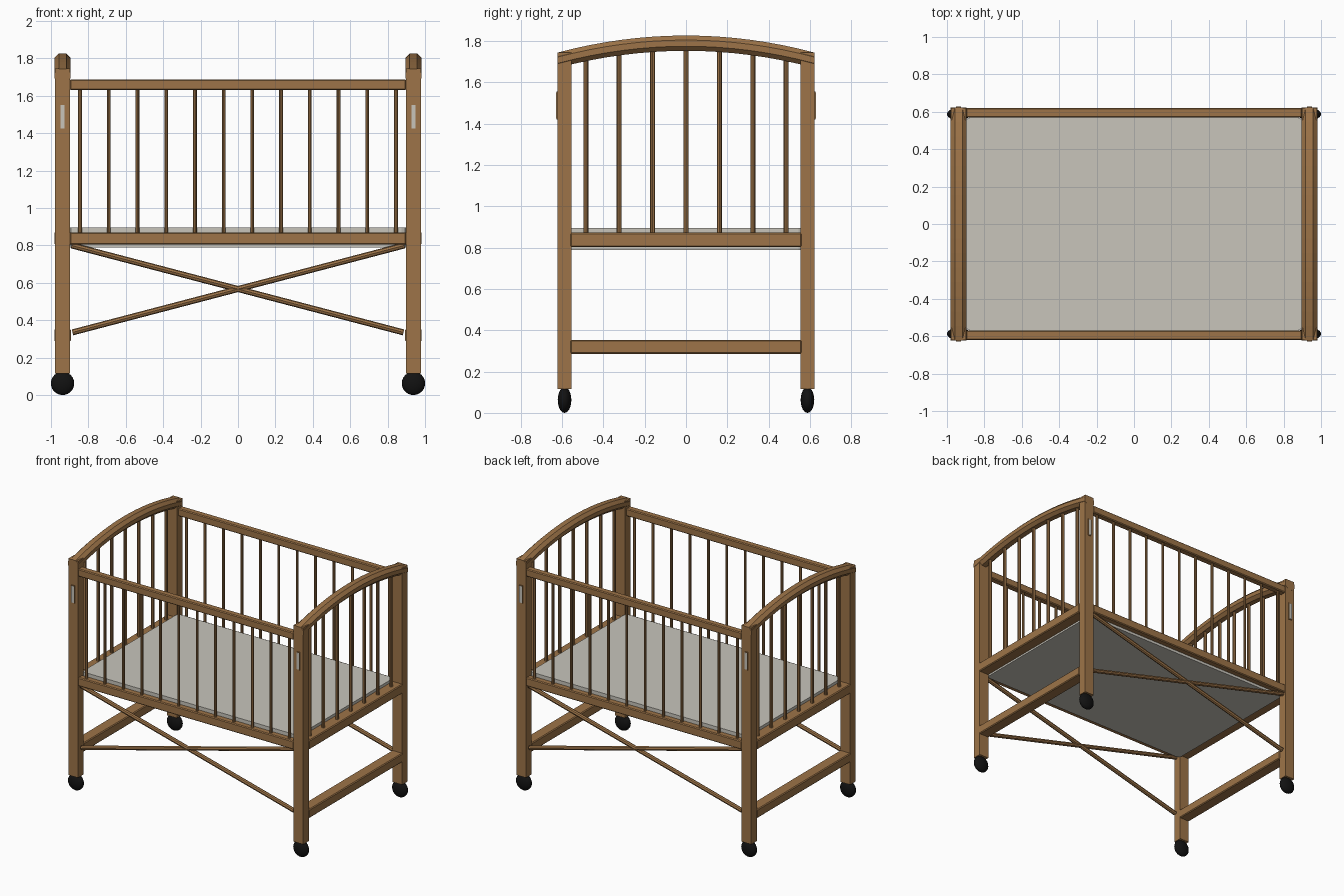
import bpy, bmesh
from mathutils import Vector

old = bpy.data.objects.get("Cube")
if old:
    bpy.data.objects.remove(old, do_unlink=True)


def material(name, rgb):
    m = bpy.data.materials.new(name)
    m.use_nodes = True
    m.diffuse_color = (*rgb, 1)
    m.node_tree.nodes["Principled BSDF"].inputs["Base Color"].default_value = (*rgb, 1)
    return m


WOOD = material("warm wood", (0.34, 0.175, 0.065))
FABRIC = material("pale mattress", (0.58, 0.56, 0.50))
RUBBER = material("black rubber", (0.006, 0.006, 0.006))


def finish(name, bm, mat):
    bmesh.ops.recalc_face_normals(bm, faces=bm.faces)
    mesh = bpy.data.meshes.new(name)
    bm.to_mesh(mesh)
    bm.free()
    mesh.materials.append(mat)
    ob = bpy.data.objects.new(name, mesh)
    bpy.context.collection.objects.link(ob)
    return ob


def box(name, lo, hi, mat=WOOD, bevel=0.0):
    lo, hi = Vector(lo), Vector(hi)
    bm = bmesh.new()
    bmesh.ops.create_cube(bm, size=1)
    for v in bm.verts:
        v.co = (lo + hi) / 2 + v.co * (hi - lo)
    ob = finish(name, bm, mat)
    if bevel:
        mod = ob.modifiers.new("edge", "BEVEL")
        mod.width, mod.segments = bevel, 1
    return ob


def rod(name, a, b, radius, sides=8):
    a, b = Vector(a), Vector(b)
    bm = bmesh.new()
    bmesh.ops.create_cone(bm, cap_ends=True, segments=sides, radius1=radius,
                          radius2=radius, depth=(b - a).length)
    turn = (b - a).to_track_quat("Z", "Y")
    for v in bm.verts:
        v.co = (a + b) / 2 + turn @ v.co
    return finish(name, bm, WOOD)


def arch_height(y):
    return 1.79 - 0.082 * (y / 0.62) ** 2


POST_X, POST_Y = 0.938, 0.588


def arch(name, x):
    # chamfered section swept along the curved end
    section = [(0.042, 0.015), (0.02, 0.037), (-0.02, 0.037), (-0.042, 0.015),
               (-0.042, -0.015), (-0.02, -0.037), (0.02, -0.037), (0.042, -0.015)]
    bm = bmesh.new()
    rings = []
    steps = 16
    for i in range(steps + 1):
        y = -0.622 + 1.244 * i / steps
        rings.append([bm.verts.new((x + dx, y, arch_height(y) + dz)) for dx, dz in section])
    for r, s in zip(rings, rings[1:]):
        for k in range(len(section)):
            n = (k + 1) % len(section)
            bm.faces.new((r[k], r[n], s[n], s[k]))
    bm.faces.new(rings[0])
    bm.faces.new(rings[-1])
    finish(name, bm, WOOD)


# corner posts, latch plates and casters
for sx, side in ((-1, "right"), (1, "left")):
    for sy, end in ((-1, "front"), (1, "back")):
        tag = f"{end}_{side}"
        x, y = sx * POST_X, sy * POST_Y
        box("post_" + tag, (x - 0.04, y - 0.033, 0.115), (x + 0.04, y + 0.033, 1.745))
        face = sy * 0.621
        box("latch_base_" + tag, (x - 0.014, min(face, face + sy * 0.006), 1.42),
            (x + 0.014, max(face, face + sy * 0.006), 1.555))
        face += sy * 0.006
        box("latch_plate_" + tag, (x - 0.011, min(face, face + sy * 0.002), 1.425),
            (x + 0.011, max(face, face + sy * 0.002), 1.55), FABRIC)
        bm = bmesh.new()
        bmesh.ops.create_uvsphere(bm, u_segments=20, v_segments=12, radius=1)
        for v in bm.verts:
            v.co = Vector((x + v.co.x * 0.0625, y + v.co.y * 0.033, 0.0625 + v.co.z * 0.0625))
        for f in bm.faces:
            f.smooth = True
        finish("caster_" + tag, bm, RUBBER)

# long sides: rails, bars and crossed braces
for sy, end in ((-1, "front"), (1, "back")):
    y = sy * 0.595
    for name, z0, z1 in (("top_rail", 1.63, 1.687), ("lower_rail", 0.805, 0.87)):
        box(f"{end}_{name}", (-0.9, y - 0.025, z0), (0.9, y + 0.025, z1), WOOD, 0.006)
    for i in range(12):
        x = -0.845 + i * 1.69 / 11
        rod(f"{end}_bar_{i + 1}", (x, y, 0.86), (x, y, 1.64), 0.01)
    for sx, side in ((-1, "right"), (1, "left")):
        rod(f"{end}_brace_{side}", (sx * 0.89, y, 0.80), (-sx * 0.885, y, 0.335), 0.016)

# ends: arched top, rails and bars
for sx, side in ((-1, "right"), (1, "left")):
    x = sx * POST_X
    arch(f"{side}_arch", x)
    for name, z0, z1 in (("end_rail", 0.803, 0.873), ("stretcher", 0.286, 0.353)):
        box(f"{side}_{name}", (x - 0.044, -0.56, z0), (x + 0.044, 0.56, z1), WOOD, 0.006)
    for i in range(7):
        y = -0.485 + i * 0.97 / 6
        rod(f"{side}_end_bar_{i + 1}", (x, y, 0.86), (x, y, arch_height(y) - 0.03), 0.012)

# mattress with clipped corners
bm = bmesh.new()
bmesh.ops.create_cube(bm, size=1)
for v in bm.verts:
    v.co = Vector((v.co.x * 1.8, v.co.y * 1.14, 0.842 + v.co.z * 0.105))
upright = [e for e in bm.edges if abs(e.verts[0].co.z - e.verts[1].co.z) > 0.05]
bmesh.ops.bevel(bm, geom=upright, offset=0.025, segments=2, profile=0.5, affect="EDGES")
finish("mattress", bm, FABRIC)
